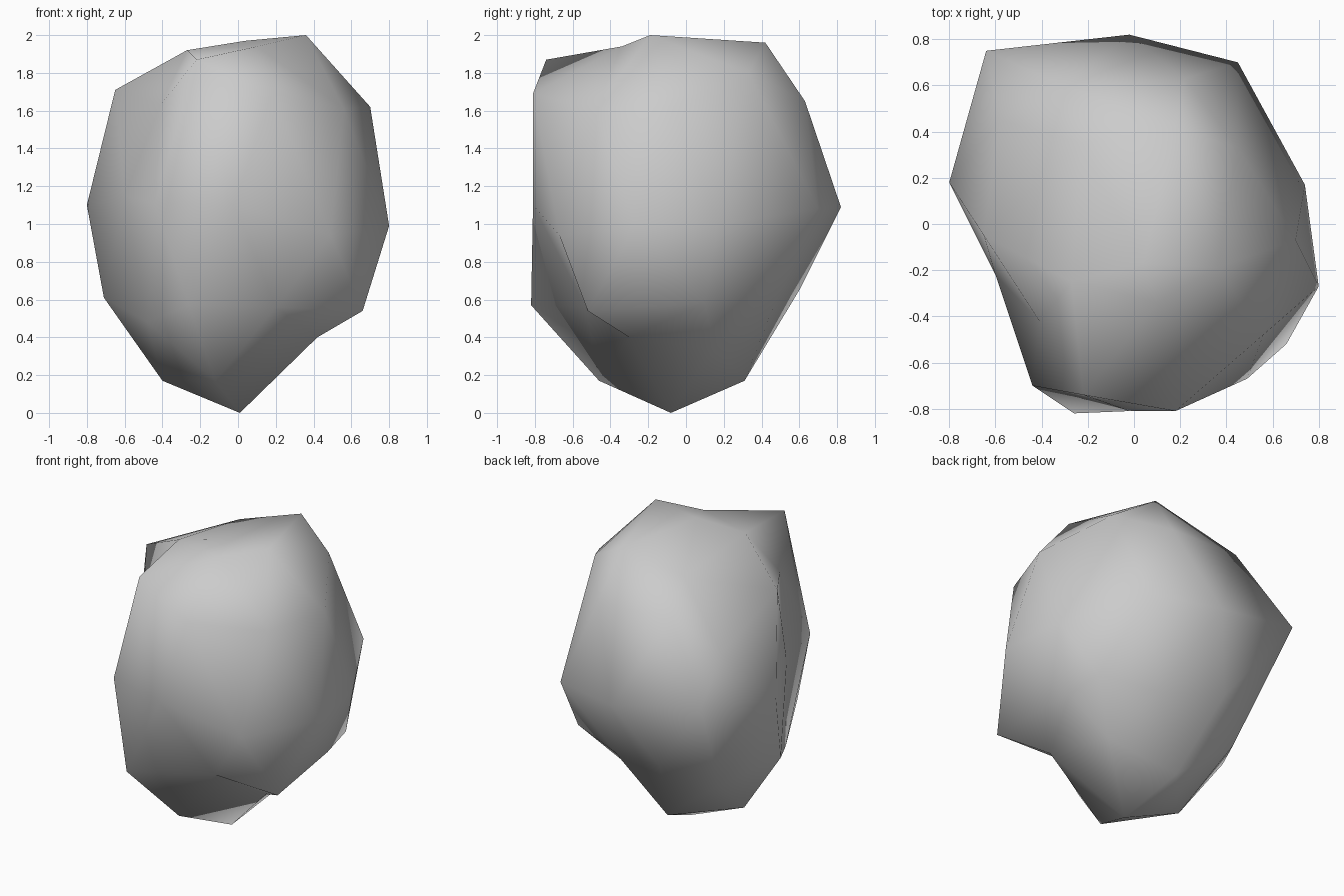
import bpy
import bmesh
import math
from mathutils import Vector

# Remove the default object
default_cube = bpy.data.objects.get("Cube")
if default_cube:
    bpy.data.objects.remove(default_cube, do_unlink=True)


def make_material(name, colour):
    material = bpy.data.materials.new(name)
    material.use_nodes = True
    material.diffuse_color = colour
    shader = next(n for n in material.node_tree.nodes if n.type == "BSDF_PRINCIPLED")
    shader.inputs["Base Color"].default_value = colour
    return material


def azimuth(vert):
    # The small offset keeps a vertex lying on the +x axis first in its ring
    return (math.atan2(vert.co.y, vert.co.x) + 0.01) % math.tau


def sphere_rings(bm):
    """Group the sphere's vertices by height, each ring ordered around z."""
    rings = {}
    for vert in bm.verts:
        rings.setdefault(round(vert.co.z, 2), []).append(vert)
    return [sorted(rings[height], key=azimuth) for height in sorted(rings)]


# Weathered positions of each ring, in hundredths of a unit, anticlockwise from +x
base_tip = [(1, -8, 0)]
foot = [(33, 15, 34), (-8, 31, 17), (-40, -5, 17), (-12, -46, 17), (42, -30, 40)]
lower_hollows = [(60, 10, 58), (20, 47, 58), (-49, 36, 50), (-48, -38, 48), (20, -53, 56)]
lower_corners = [(57, 34, 62), (-22, 60, 65), (-71, 0, 61), (-26, -82, 57), (66, -52, 54)]
waist = [(74, 17, 100), (45, 70, 108), (-2, 82, 109), (-64, 75, 122), (-80, 18, 110),
         (-60, -22, 115), (-44, -70, 111), (-2, -81, 110), (49, -67, 94), (80, -27, 99)]
upper_corners = [(70, -7, 162), (22, 63, 165), (-58, 45, 145), (-41, -42, 163), (18, -81, 169)]
shoulder = [(45, 33, 180), (-31, 60, 168), (-65, -5, 171), (-22, -74, 187), (56, -48, 161)]
crown = [(36, -19, 200), (18, 42, 196), (-23, 35, 184), (-27, -25, 192), (10, -34, 194)]
top_tip = [(4, -17, 197)]
profile = [base_tip, foot, lower_hollows, lower_corners, waist,
           upper_corners, shoulder, crown, top_tip]

# Boulder: a coarse icosphere with its rings pushed into an uneven stone
bm = bmesh.new()
bmesh.ops.create_icosphere(bm, subdivisions=2, radius=1)
for ring, positions in zip(sphere_rings(bm), profile):
    for vert, position in zip(ring, positions):
        vert.co = Vector(position) / 100
bmesh.ops.recalc_face_normals(bm, faces=bm.faces)
for face in bm.faces:
    face.smooth = True

mesh = bpy.data.meshes.new("boulder")
bm.to_mesh(mesh)
bm.free()
mesh.materials.append(make_material("stone grey", (0.6, 0.6, 0.6, 1)))
boulder = bpy.data.objects.new("boulder", mesh)
bpy.context.collection.objects.link(boulder)
